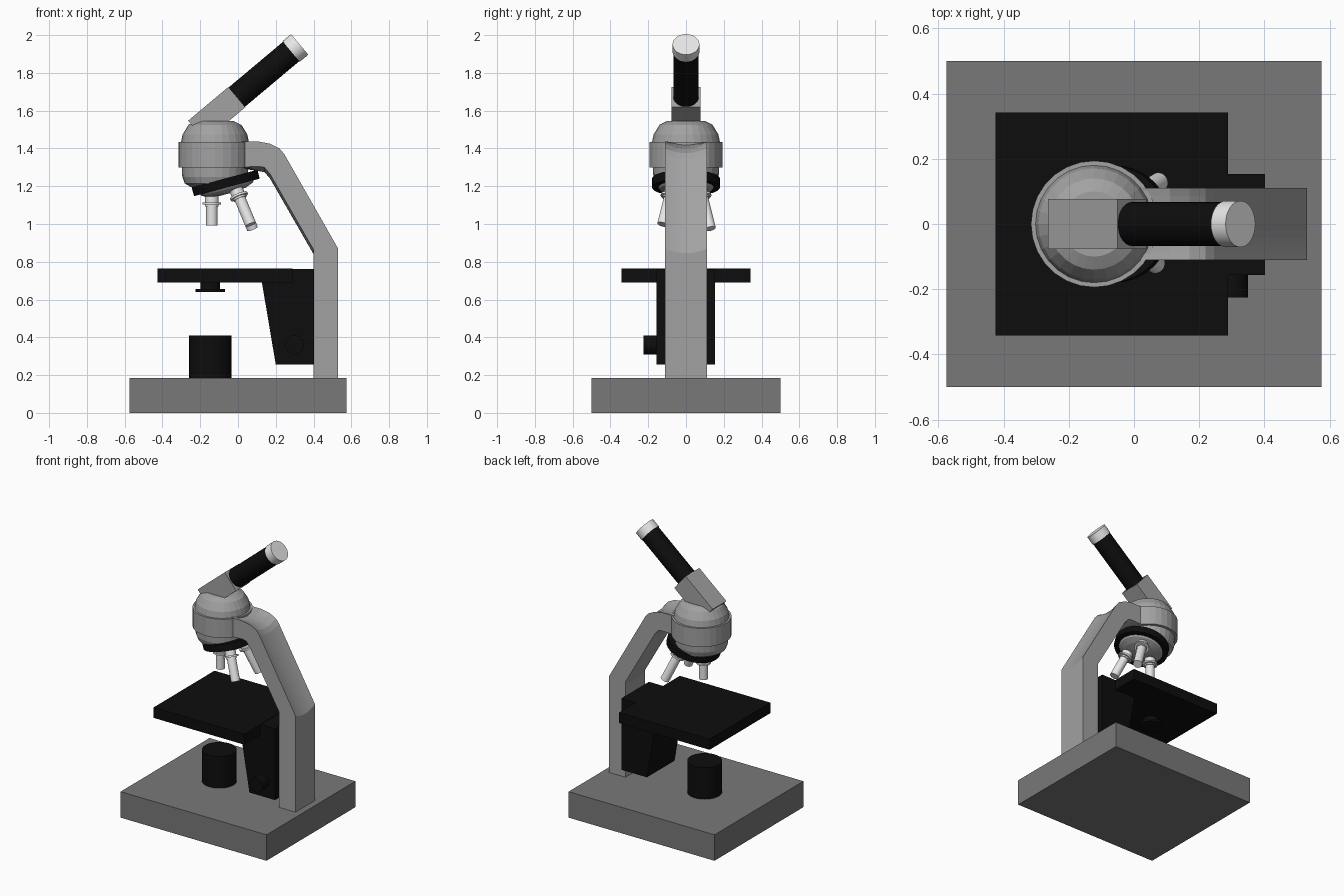
import bpy, bmesh, math
from mathutils import Vector

old = bpy.data.objects.get("Cube")
if old:
    bpy.data.objects.remove(old, do_unlink=True)


def material(name, value):
    m = bpy.data.materials.new(name)
    m.use_nodes = True
    col = (value, value, value, 1)
    m.diffuse_color = col
    m.node_tree.nodes["Principled BSDF"].inputs["Base Color"].default_value = col
    return m


BASE = material("base grey", 0.19)
BODY = material("body grey", 0.36)
BLACK = material("matte black", 0.004)
METAL = material("pale metal", 0.8)


def finish(name, bm, mat, smooth=None):
    bmesh.ops.recalc_face_normals(bm, faces=bm.faces)
    me = bpy.data.meshes.new(name)
    bm.to_mesh(me)
    bm.free()
    me.materials.append(mat)
    ob = bpy.data.objects.new(name, me)
    bpy.context.collection.objects.link(ob)
    if smooth:
        bpy.ops.object.select_all(action='DESELECT')
        ob.select_set(True)
        bpy.context.view_layer.objects.active = ob
        bpy.ops.object.shade_smooth_by_angle(angle=math.radians(smooth))
    return ob


def loft(bm, rings):
    """Join closed rings of points and cap both ends."""
    rings = [[bm.verts.new(p) for p in ring] for ring in rings]
    n = len(rings[0])
    for a, b in zip(rings, rings[1:]):
        for i in range(n):
            j = (i + 1) % n
            bm.faces.new((a[i], a[j], b[j], b[i]))
    bm.faces.new(rings[0])
    bm.faces.new(rings[-1])


def box(name, lo, hi, mat):
    profile = [(lo[0], lo[2]), (hi[0], lo[2]), (hi[0], hi[2]), (lo[0], hi[2])]
    return slab(name, profile, lo[1], hi[1], mat)


def slab(name, profile, y0, y1, mat, steps=1, sag=0.0):
    """Extrude an x-z profile along y; sag lowers the middle of the upper part."""
    rings = []
    for k in range(steps + 1):
        t = k / steps
        drop = sag * 4 * t * (1 - t)
        rings.append([(x, y0 + (y1 - y0) * t, z - (drop if x > 0.1 and z > 0.5 else 0))
                      for x, z in profile])
    bm = bmesh.new()
    loft(bm, rings)
    return finish(name, bm, mat)


def lathe(name, profile, origin, axis, mat, sides=32, smooth=None):
    """Turn (radius, distance) pairs about an axis."""
    turn = Vector(axis).to_track_quat('Z', 'Y')
    rings = []
    for r, d in profile:
        ring = []
        for i in range(sides):
            a = 2 * math.pi * i / sides
            ring.append(Vector(origin) + turn @ Vector((r * math.cos(a), r * math.sin(a), d)))
        rings.append(ring)
    bm = bmesh.new()
    loft(bm, rings)
    return finish(name, bm, mat, smooth)


UP = (0, 0, 1)

# Foot, lamp and stage
box("base", (-0.575, -0.5, 0), (0.575, 0.5, 0.185), BASE)
lathe("lamp", [(0.112, 0.18), (0.112, 0.41)], (-0.147, 0, 0), UP, BLACK, smooth=30)
box("stage", (-0.425, -0.342, 0.69), (0.288, 0.342, 0.765), BLACK)
lathe("condenser", [(0.077, 0.64), (0.077, 0.655), (0.052, 0.655), (0.052, 0.7)],
      (-0.147, 0, 0), UP, BLACK, smooth=30)
slab("stage_bracket", [(0.125, 0.70), (0.2, 0.255), (0.402, 0.255), (0.402, 0.763), (0.125, 0.763)],
     -0.157, 0.154, BLACK)
lathe("focus_knob", [(0.05, 0), (0.05, 0.08)], (0.3, -0.145, 0.36), (0, -1, 0), BLACK, smooth=30)

# Arm with dished front and back
slab("arm", [(0.4, 0.18), (0.53, 0.18), (0.53, 0.87), (0.245, 1.37), (0.22, 1.4),
             (0.17, 1.425), (0.11, 1.436), (-0.02, 1.436), (-0.02, 1.3), (0.11, 1.305),
             (0.14, 1.3), (0.17, 1.265), (0.4, 0.865)],
     -0.11, 0.11, BODY, steps=10, sag=0.025)

# Head
lathe("head", [(0.1, 1.18), (0.16, 1.215), (0.173, 1.25), (0.175, 1.3), (0.194, 1.3),
               (0.194, 1.433), (0.18, 1.433), (0.171, 1.475), (0.14, 1.525), (0.1, 1.545)],
      (-0.122, 0, 0), UP, BODY, sides=28)

# Tilted nosepiece
tilt = math.radians(15)
down = Vector((math.sin(tilt), 0, -math.cos(tilt)))
hub = Vector((-0.065, 0, 1.217))
lathe("nosepiece_ring", [(0.18, -0.024), (0.18, 0.024)], hub, down, BLACK, smooth=30)
lathe("nosepiece_dish", [(0.15, 0.02), (0.14, 0.034), (0.1, 0.05), (0.05, 0.058)],
      hub, down, BODY)

# Three objectives spread about the nosepiece axis
out = Vector((-math.cos(tilt), 0, -math.sin(tilt)))
side = Vector((0, 1, 0))
for k, length in enumerate((0.15, 0.225, 0.2)):
    a = 2 * math.pi * k / 3
    radial = out * math.cos(a) + side * math.sin(a)
    start = hub + down * 0.053 + radial * 0.09
    axis = down * math.cos(tilt) + radial * math.sin(tilt)
    lathe("objective_%d" % (k + 1),
          [(0.036, -0.03), (0.036, 0.028), (0.049, 0.028), (0.049, 0.04), (0.036, 0.04),
           (0.036, 0.05), (0.03, 0.05), (0.03, length)],
          start, axis, METAL, sides=24, smooth=30)

# Eyepiece block, tube and cap along one slanted axis
slant = math.radians(40)
along = Vector((math.cos(slant), 0, math.sin(slant)))
across = Vector((-math.sin(slant), 0, math.cos(slant)))
joint = Vector((-0.006, 0, 1.672))
corners = [joint + along * u + across * v
           for u, v in ((0, -0.07), (0, 0.07), (-0.278, 0.07), (-0.278, -0.07))]
slab("eyepiece_block", [(p.x, p.z) for p in corners], -0.077, 0.077, BODY)
lathe("eyepiece_tube", [(0.067, -0.02), (0.067, 0.38)], joint, along, BLACK, smooth=30)
lathe("eyepiece_cap", [(0.071, 0.375), (0.071, 0.434)], joint, along, METAL, smooth=30)
